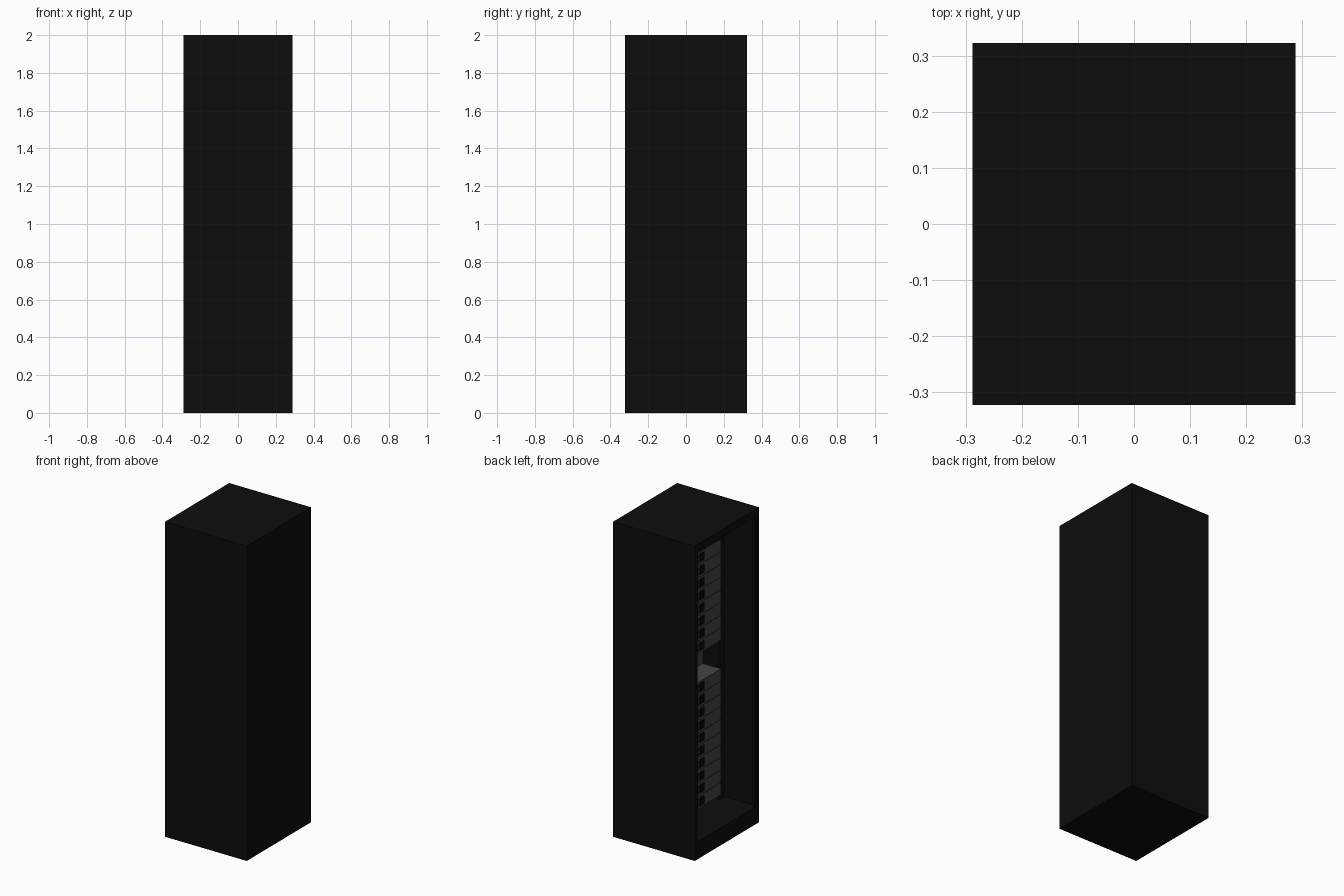
import bpy
import bmesh
from mathutils import Matrix, Vector

cube = bpy.data.objects.get("Cube")
if cube:
    bpy.data.objects.remove(cube, do_unlink=True)


def material(name, rgb):
    m = bpy.data.materials.new(name)
    m.use_nodes = True
    m.diffuse_color = (*rgb, 1)
    bsdf = next(n for n in m.node_tree.nodes if n.type == 'BSDF_PRINCIPLED')
    bsdf.inputs["Base Color"].default_value = (*rgb, 1)
    return m


BLACK = material("cabinet black", (0.004, 0.004, 0.004))
GREY = material("server grey", (0.06, 0.06, 0.065))
DARK = material("port black", (0.002, 0.002, 0.002))


def boxes(name, mat, spans):
    """One object made of boxes, each given as x, y and z ranges."""
    bm = bmesh.new()
    for span in spans:
        mid = Vector([(a + b) / 2 for a, b in span])
        size = Vector([b - a for a, b in span])
        bmesh.ops.create_cube(bm, size=1, matrix=Matrix.Translation(mid) @ Matrix.Diagonal(size).to_4x4())
    mesh = bpy.data.meshes.new(name)
    bm.to_mesh(mesh)
    bm.free()
    mesh.materials.append(mat)
    obj = bpy.data.objects.new(name, mesh)
    bpy.context.collection.objects.link(obj)


X, Y, H = 0.2875, 0.3225, 2.0
WALL = 0.022
FLOOR = 0.11

# Cabinet shell, open towards -x
boxes("cabinet_shell", BLACK, [
    ((-X, X), (-Y, -Y + WALL), (0, H)),
    ((-X, X), (Y - WALL, Y), (0, H)),
    ((X - WALL, X), (-Y + WALL, Y - WALL), (0, H)),
    ((-X, X - WALL), (-Y + WALL, Y - WALL), (H - 0.03, H)),
    ((-X, X - WALL), (-Y + WALL, Y - WALL), (0, FLOOR)),
])

# Stepped rim round the opening
RIM_X = (-X + 0.004, -X + 0.02)
RIM_TOP = 1.945
boxes("opening_rim", BLACK, [
    (RIM_X, (-Y + WALL, -Y + 0.035), (FLOOR, RIM_TOP)),
    (RIM_X, (Y - 0.035, Y - WALL), (FLOOR, RIM_TOP)),
    (RIM_X, (-Y + WALL, Y - WALL), (RIM_TOP, H - 0.03)),
])

# Mounting rails beside the servers
boxes("mounting_rails", BLACK, [
    ((x, x + 0.015), y, (FLOOR, 1.95))
    for y in ((-0.3, -0.25), (0.25, 0.3)) for x in (-0.06, 0.2)])

# Server stacks with dark seams, vents and ports
FACE, BACK, HALF = -0.07, 0.22, 0.25
STEP = 0.0806
PLATE = (FACE - 0.005, FACE + 0.001)


def stack(name, z0, rows):
    units, details = [], []
    for i in range(rows):
        z = z0 + i * STEP
        units.append(((FACE, BACK), (-HALF, HALF), (z, z + STEP - 0.004)))
        # tall vent next to the blank end
        details.append((PLATE, (-0.08, -0.035), (z + 0.014, z + 0.064)))
        # double row of ports
        for k in range(4):
            y = -0.02 + k * 0.034
            for dz in (0.014, 0.044):
                details.append((PLATE, (y, y + 0.022), (z + dz, z + dz + 0.02)))
        # power supply fan
        details.append((PLATE, (0.15, 0.21), (z + 0.014, z + 0.064)))
    top = z0 + rows * STEP - 0.004
    boxes(name + "_servers", GREY, units)
    boxes(name + "_ports", DARK, details)
    boxes(name + "_seams", DARK, [((FACE + 0.003, BACK - 0.003),
                                   (-HALF + 0.003, HALF - 0.003), (z0 + 0.002, top - 0.002))])
    return top


lower_top = stack("lower", 0.142, 10)
stack("upper", 1.126, 9)

# Short recessed unit filling the gap between the stacks
boxes("recessed_unit", GREY, [((0.057, BACK), (-HALF, HALF), (lower_top, 1.126))])
